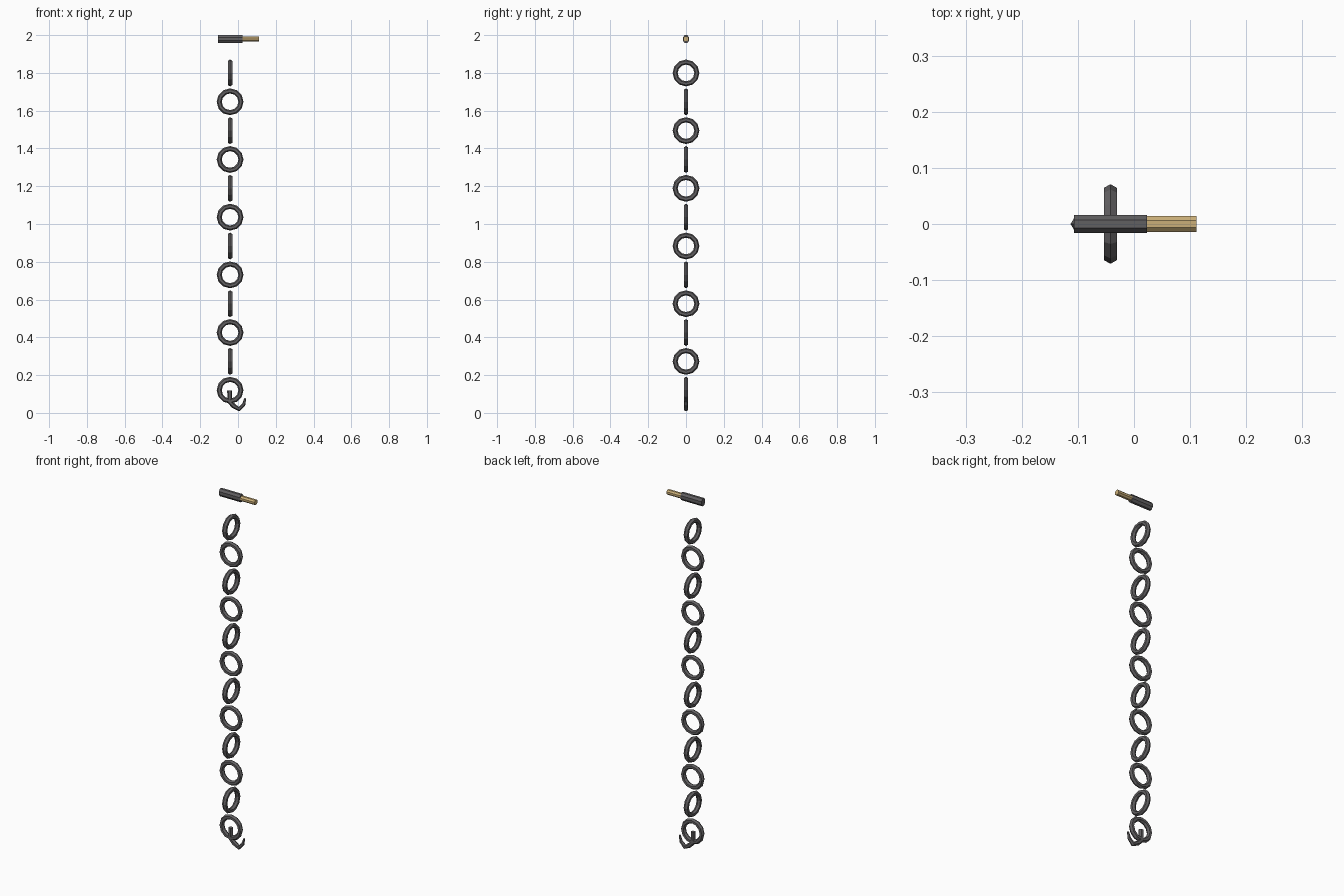
import bpy, bmesh, math
from mathutils import Matrix, Vector

cube = bpy.data.objects.get("Cube")
if cube:
    bpy.data.objects.remove(cube, do_unlink=True)


def material(name, rgb):
    m = bpy.data.materials.new(name)
    m.use_nodes = True
    m.diffuse_color = (*rgb, 1)
    m.node_tree.nodes["Principled BSDF"].inputs["Base Color"].default_value = (*rgb, 1)
    return m


iron = material("dark iron", (0.12, 0.115, 0.12))
brass = material("pale brass", (0.60, 0.43, 0.19))


def add_object(name, bm, mat):
    bmesh.ops.recalc_face_normals(bm, faces=bm.faces)
    mesh = bpy.data.meshes.new(name)
    bm.to_mesh(mesh)
    bm.free()
    mesh.materials.append(mat)
    ob = bpy.data.objects.new(name, mesh)
    bpy.context.collection.objects.link(ob)
    return ob


def bridge(bm, a, b):
    for i in range(len(a)):
        j = (i + 1) % len(a)
        bm.faces.new((a[i], a[j], b[j], b[i]))


CHAIN_X = -0.042


# Chain links: faceted rings, alternately turned a quarter
def link(name, z, turn, major=0.0575, minor=0.0135, segments=12, sides=6):
    bm = bmesh.new()
    rings = []
    for s in range(segments):
        a = math.tau * s / segments
        ring = []
        for k in range(sides):
            b = math.tau * k / sides
            r = major + minor * math.cos(b)
            ring.append(bm.verts.new((r * math.cos(a), minor * math.sin(b), r * math.sin(a))))
        rings.append(ring)
    for s in range(segments):
        bridge(bm, rings[s], rings[(s + 1) % segments])
    bm.transform(Matrix.Translation((CHAIN_X, 0, z)) @ Matrix.Rotation(turn, 4, "Z"))
    add_object(name, bm, iron)


for i in range(12):
    link(f"chain_link_{i + 1}", 0.12 + i * 0.1527, math.pi / 2 * (i % 2))


# Bars along x with a stretched polygon section
def bar(name, x0, x1, z, ry, rz, sides, mat):
    bm = bmesh.new()
    ends = []
    for x in (x0, x1):
        ring = []
        for k in range(sides):
            a = math.tau * (k + 0.5) / sides
            ring.append(bm.verts.new((x, ry * math.cos(a), z + rz * math.sin(a))))
        bm.faces.new(ring)
        ends.append(ring)
    bridge(bm, *ends)
    add_object(name, bm, mat)


bar("handle_grip", -0.107, 0.023, 1.979, 0.0178, 0.0227, 8, iron)
bar("handle_rod", 0.023, 0.111, 1.979, 0.0155, 0.0145, 8, brass)

# Hook: tapered sweep in the xz plane
path = [(-0.044, 0.118), (-0.044, 0.058), (-0.022, 0.036), (0.006, 0.020),
        (0.030, 0.044), (0.039, 0.078)]
radii = [0.013, 0.013, 0.013, 0.012, 0.009, 0.005]
pts = [Vector((x, 0, z)) for x, z in path]
bm = bmesh.new()
sections = []
for i, p in enumerate(pts):
    t = (pts[min(i + 1, len(pts) - 1)] - pts[max(i - 1, 0)]).normalized()
    side = Vector((t.z, 0, -t.x))
    sections.append([bm.verts.new(p + radii[i] * (side * math.cos(math.tau * k / 6)
                     + Vector((0, 1, 0)) * math.sin(math.tau * k / 6))) for k in range(6)])
for a, b in zip(sections, sections[1:]):
    bridge(bm, a, b)
bm.faces.new(sections[0])
bm.faces.new(sections[-1])
add_object("hook", bm, iron)
